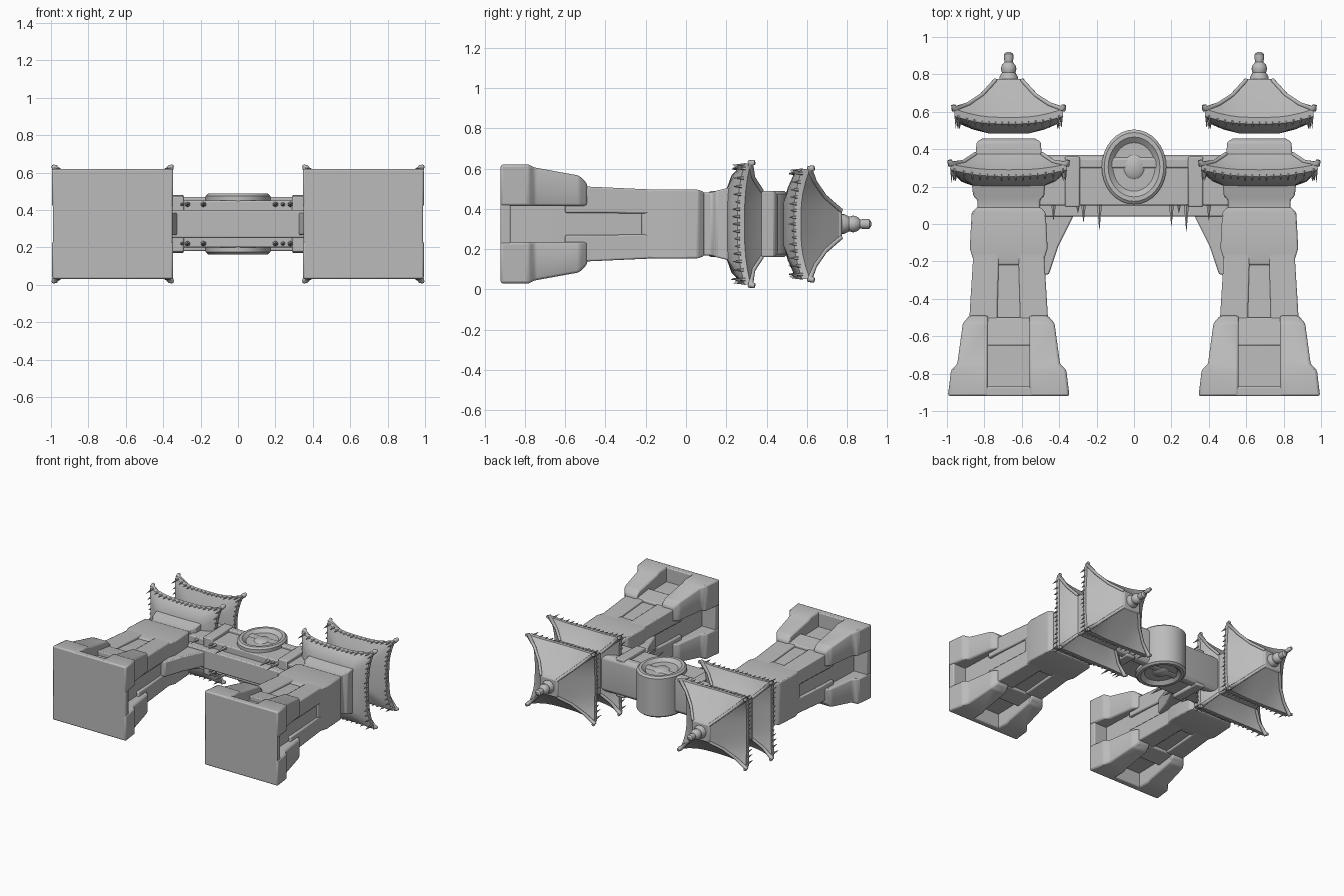
import bpy, bmesh, math, random
from mathutils import Vector, Matrix

random.seed(4)
if "Cube" in bpy.data.objects:
    bpy.data.objects.remove(bpy.data.objects["Cube"], do_unlink=True)

MID = 0.325      # depth centre of the gate, which lies on its back
TOWER = 0.67     # distance of each tower from the centre

stone = bpy.data.materials.new("grey_stone")
stone.use_nodes = True
stone.diffuse_color = (0.5, 0.5, 0.5, 1)
bsdf = stone.node_tree.nodes["Principled BSDF"]
bsdf.inputs["Base Color"].default_value = (0.5, 0.5, 0.5, 1)
bsdf.inputs["Roughness"].default_value = 0.8


def finish(name, bm, mirror, bevel=0.0, angle=40):
    """Turn a bmesh into a shaded object, mirrored to the other tower if asked."""
    bmesh.ops.recalc_face_normals(bm, faces=bm.faces)
    mesh = bpy.data.meshes.new(name)
    bm.to_mesh(mesh)
    bm.free()
    obj = bpy.data.objects.new(name, mesh)
    bpy.context.collection.objects.link(obj)
    mesh.materials.append(stone)
    if bevel:
        mod = obj.modifiers.new("worn_edges", "BEVEL")
        mod.width, mod.segments = bevel, 2
    if mirror:
        obj.modifiers.new("mirror", "MIRROR")
    bpy.ops.object.select_all(action="DESELECT")
    obj.select_set(True)
    bpy.context.view_layer.objects.active = obj
    bpy.ops.object.shade_smooth_by_angle(angle=math.radians(angle))
    return obj


def skin(bm, rings):
    """Bridge rings of points and close both ends."""
    loops = [[bm.verts.new(p) for p in ring] for ring in rings]
    for a, b in zip(loops, loops[1:]):
        for i in range(len(a)):
            j = (i + 1) % len(a)
            bm.faces.new((a[i], a[j], b[j], b[i]))
    bm.faces.new(loops[0])
    bm.faces.new(loops[-1])


def blocks(name, parts, mirror=True, bevel=0.008):
    """Each part is a stack of (y, x0, x1, z0, z1) rectangles, z from the mid depth."""
    bm = bmesh.new()
    for part in parts:
        skin(bm, [[(x0, y, MID + z0), (x1, y, MID + z0), (x1, y, MID + z1), (x0, y, MID + z1)]
                  for y, x0, x1, z0, z1 in part])
    finish(name, bm, mirror, bevel)


def tower(rows):
    """Stack of (y, half x, half z) sections centred on the tower."""
    return [(y, TOWER - hx, TOWER + hx, -hz, hz) for y, hx, hz in rows]


def corners(rows):
    """Four corner stacks from (y, inner x, outer x, inner z, outer z)."""
    out = []
    for sx in (-1, 1):
        for sz in (-1, 1):
            out.append([(y, *sorted((TOWER + sx * a, TOWER + sx * b)), *sorted((sz * c, sz * d)))
                        for y, a, b, c, d in rows])
    return out


def lathe(name, profile, centre, rot, scale, mirror, steps=32):
    """Round part from (radius, height) pairs."""
    bm = bmesh.new()
    turn = [2 * math.pi * i / steps for i in range(steps)]
    skin(bm, [[(r * math.cos(t), r * math.sin(t), h) for t in turn] for r, h in profile])
    bm.transform(Matrix.Translation(centre) @ rot @ Matrix.Diagonal((*scale, 1, 1)))
    finish(name, bm, mirror, angle=35)


def edge_point(row, side, t):
    """Point on one side of a roof ring whose corners flare out and lift."""
    y, hx, hz, lift, flare = row
    grow = 1 + flare * abs(t) ** 4
    u, v = [(t, -1), (1, t), (-t, 1), (-1, -t)][side]
    return Vector((TOWER + u * hx * grow, y + lift * abs(t) ** 3, MID + v * hz * grow))


def icicle(bm, tip_from, length, radius):
    rot = Matrix.Rotation(math.pi / 2, 4, "X")
    place = Matrix.Translation(tip_from - Vector((0, length / 2, 0))) @ rot
    bmesh.ops.create_cone(bm, cap_ends=True, segments=6, radius1=radius, radius2=0.001,
                          depth=length, matrix=place)


def roof(name, rows, eave):
    """Curved hip roof with ridge tubes and icicles under the eaves."""
    bm = bmesh.new()
    n = 10
    skin(bm, [[edge_point(r, s, 2 * i / n - 1) for s in range(4) for i in range(n)] for r in rows])
    finish(name, bm, True, angle=35)

    curve = bpy.data.curves.new(name + "_ridges", "CURVE")
    curve.dimensions = "3D"
    curve.bevel_depth, curve.bevel_resolution, curve.use_fill_caps = 0.015, 2, True
    for side in range(4):
        pts = [edge_point(r, side, 1) for r in rows[eave:]]
        out = (pts[0] - pts[1]).normalized()
        pts.insert(0, pts[0] + Vector((out.x * 0.006, 0.022, out.z * 0.006)))
        line = curve.splines.new("POLY")
        line.points.add(len(pts) - 1)
        for k, p in enumerate(pts):
            line.points[k].co = (*p, 1)
            line.points[k].radius = 0.8 if k == 0 else 1.15 if k == 1 else 0.75
    ridges = bpy.data.objects.new(name + "_ridges", curve)
    bpy.context.collection.objects.link(ridges)
    curve.materials.append(stone)
    ridges.modifiers.new("mirror", "MIRROR")

    bm = bmesh.new()
    for side in range(4):
        for k in range(15):
            t = -0.94 + 1.88 * k / 14
            length = random.uniform(0.02, 0.04) + 0.045 * abs(t) ** 4
            p = edge_point(rows[eave - 1], side, t) + Vector((0, 0.012, 0))
            icicle(bm, p, length, 0.009)
    finish(name + "_icicles", bm, True)


# Tower feet: thin slab, four stepped buttresses and a lintel over each niche
blocks("foot_slab", [tower([(-0.92, 0.32, 0.293), (-0.87, 0.315, 0.293)])])
blocks("buttresses", corners([
    (-0.92, 0.11, 0.325, 0.09, 0.295), (-0.78, 0.11, 0.308, 0.09, 0.295),
    (-0.75, 0.11, 0.275, 0.09, 0.28), (-0.53, 0.11, 0.245, 0.09, 0.24),
    (-0.49, 0.11, 0.21, 0.09, 0.2)]), bevel=0.012)
blocks("niche_lintel", [tower([(-0.65, 0.13, 0.21), (-0.5, 0.13, 0.19)])])

# Tower shaft with raised corner strips leaving a groove on every side
blocks("shaft_core", [tower([(-0.9, 0.205, 0.18), (-0.5, 0.19, 0.17), (-0.1, 0.17, 0.15)])])
blocks("shaft_corner_strips", corners([
    (-0.6, 0.06, 0.215, 0.055, 0.19), (-0.45, 0.06, 0.207, 0.055, 0.184),
    (-0.1, 0.05, 0.185, 0.05, 0.168)]))
blocks("shaft_collar", [tower([(-0.22, 0.186, 0.165), (-0.19, 0.19, 0.17), (-0.13, 0.208, 0.172),
                               (0.06, 0.198, 0.17), (0.09, 0.17, 0.16)])])
blocks("shaft_neck", [tower([(0.08, 0.168, 0.155), (0.13, 0.168, 0.158), (0.15, 0.19, 0.165),
                             (0.25, 0.2, 0.19)])])
blocks("upper_storey", [tower([(0.34, 0.18, 0.165), (0.43, 0.172, 0.165), (0.44, 0.17, 0.162),
                               (0.457, 0.14, 0.14)])])

# Two roofs per tower
roof("lower_roof", [(0.2, 0.18, 0.17, 0, 0), (0.225, 0.25, 0.24, 0.03, 0.04),
                    (0.255, 0.283, 0.272, 0.035, 0.1), (0.29, 0.283, 0.275, 0.03, 0.1),
                    (0.32, 0.235, 0.225, 0.012, 0.03), (0.375, 0.178, 0.165, 0, 0)], 3)
roof("upper_roof", [(0.485, 0.11, 0.11, 0, 0), (0.505, 0.19, 0.18, 0.01, 0),
                    (0.535, 0.262, 0.248, 0.04, 0.1), (0.57, 0.265, 0.25, 0.045, 0.1),
                    (0.62, 0.21, 0.2, 0.02, 0.04), (0.69, 0.143, 0.135, 0, 0),
                    (0.77, 0.07, 0.066, 0, 0)], 3)
blocks("finial_plate", [tower([(0.745, 0.085, 0.08), (0.775, 0.075, 0.07)])])
lathe("finial", [(0.05, 0.76), (0.05, 0.785), (0.036, 0.81), (0.042, 0.83), (0.036, 0.85),
                 (0.022, 0.865), (0.026, 0.89), (0.024, 0.91), (0.01, 0.92)],
      (TOWER, 0, MID), Matrix.Rotation(-math.pi / 2, 4, "X"), (1, 1), True, 16)

# Beam between the towers
blocks("beam", [[(0.1, -0.55, 0.55, -0.125, 0.125), (0.31, -0.55, 0.55, -0.125, 0.125)]], False)
blocks("beam_top_rail", [[(0.3, -0.5, 0.5, -0.145, 0.145), (0.35, -0.5, 0.5, -0.145, 0.145),
                          (0.37, -0.5, 0.5, -0.12, 0.12)]], False)
blocks("beam_bottom_rail", [[(0.04, -0.5, 0.5, -0.075, 0.075),
                             (0.12, -0.5, 0.5, -0.075, 0.075)]], False)
blocks("beam_clamp", [[(0.09, 0.29, 0.37, -0.15, 0.15), (0.36, 0.29, 0.37, -0.155, 0.155)]])
blocks("haunch", [[(-0.27, 0.455, 0.5, -0.06, 0.06), (-0.12, 0.405, 0.5, -0.06, 0.06),
                   (0.03, 0.33, 0.5, -0.06, 0.06), (0.06, 0.32, 0.5, -0.06, 0.06)]])

# Oval drum through the beam, with a rim and a boss on both faces
half = [(0.02, 0.152), (0.25, 0.148), (0.32, 0.138), (0.65, 0.138), (0.72, 0.15),
        (0.8, 0.163), (0.92, 0.163), (1, 0.15)]
lathe("drum", half + [(r, -h) for r, h in reversed(half)],
      (0, 0.305, MID), Matrix.Identity(4), (0.173, 0.2), False)

# Icicles under the beam, front and back
bm = bmesh.new()
for x, length in ((-0.43, 0.1), (-0.27, 0.11), (-0.185, 0.15), (-0.3, 0.06), (0.2, 0.13),
                  (0.28, 0.16), (0.24, 0.06), (0.4, 0.1)):
    for z in (-0.105, 0.105):
        icicle(bm, Vector((x, 0.12, MID + z)), length, 0.017)
finish("beam_icicles", bm, False)
